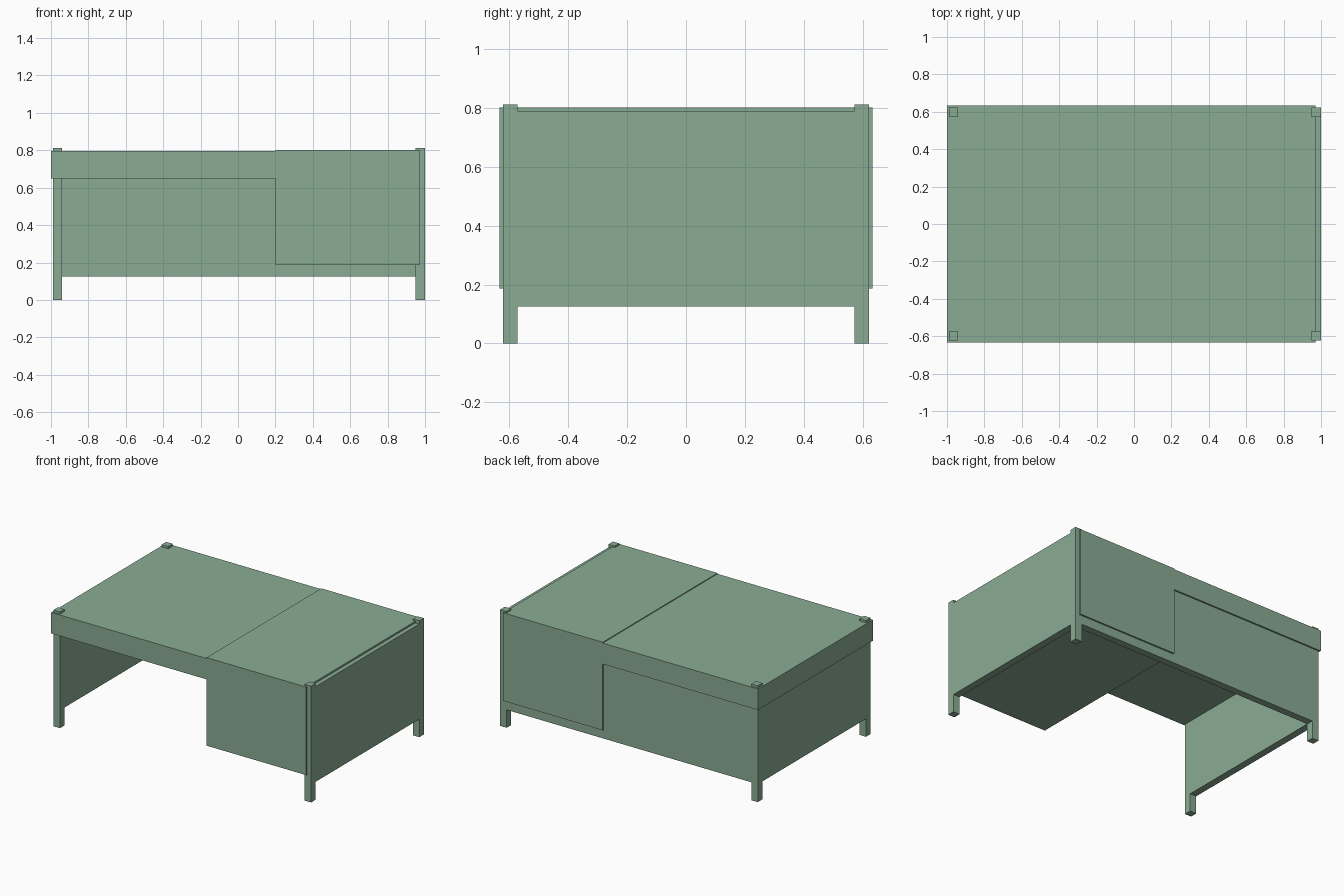
import bpy
import bmesh
from mathutils import Vector

cube = bpy.data.objects.get("Cube")
if cube:
    bpy.data.objects.remove(cube, do_unlink=True)

# Single painted finish
paint = bpy.data.materials.new("sage_green")
paint.use_nodes = True
GREEN = (0.255, 0.413, 0.296, 1)
paint.diffuse_color = GREEN
paint.node_tree.nodes["Principled BSDF"].inputs["Base Color"].default_value = GREEN


def box(name, x, y, z):
    """Box spanning the given (low, high) range on each axis."""
    low, high = (Vector(c) for c in zip(x, y, z))
    bm = bmesh.new()
    bmesh.ops.create_cube(bm, size=1)
    bmesh.ops.scale(bm, vec=high - low, verts=bm.verts)
    bmesh.ops.translate(bm, vec=(low + high) / 2, verts=bm.verts)
    mesh = bpy.data.meshes.new(name)
    bm.to_mesh(mesh)
    bm.free()
    mesh.materials.append(paint)
    obj = bpy.data.objects.new(name, mesh)
    bpy.context.scene.collection.objects.link(obj)
    return obj


POST = 0.05                      # square leg and panel thickness
LEG_Y = 0.622                    # outer faces of the legs
TOP_Y = 0.633                    # front and back overhang
SEAM = 0.2                       # between the desktop and the cabinet
inner_y = LEG_Y - POST
panel_z = (0.125, 0.79)
right_x = (-0.99, -0.99 + POST)
left_x = (1 - POST, 1)

# Legs and the end panels set flush between them
for side, x in (("right", right_x), ("left", left_x)):
    box(f"front_{side}_leg", x, (-LEG_Y, -inner_y), (0, 0.812))
    box(f"back_{side}_leg", x, (inner_y, LEG_Y), (0, 0.812))
    box(f"{side}_end_panel", x, (-inner_y, inner_y), panel_z)

# Back panel
box("back_panel", (right_x[1], left_x[0]), (inner_y, LEG_Y), panel_z)

# Thick desktop over the knee space and the deep drawer cabinet beside it
box("desktop", (-1, SEAM), (-TOP_Y, TOP_Y), (0.65, 0.796))
box("drawer_cabinet", (SEAM, 0.97), (-TOP_Y, TOP_Y), (0.187, 0.802))
